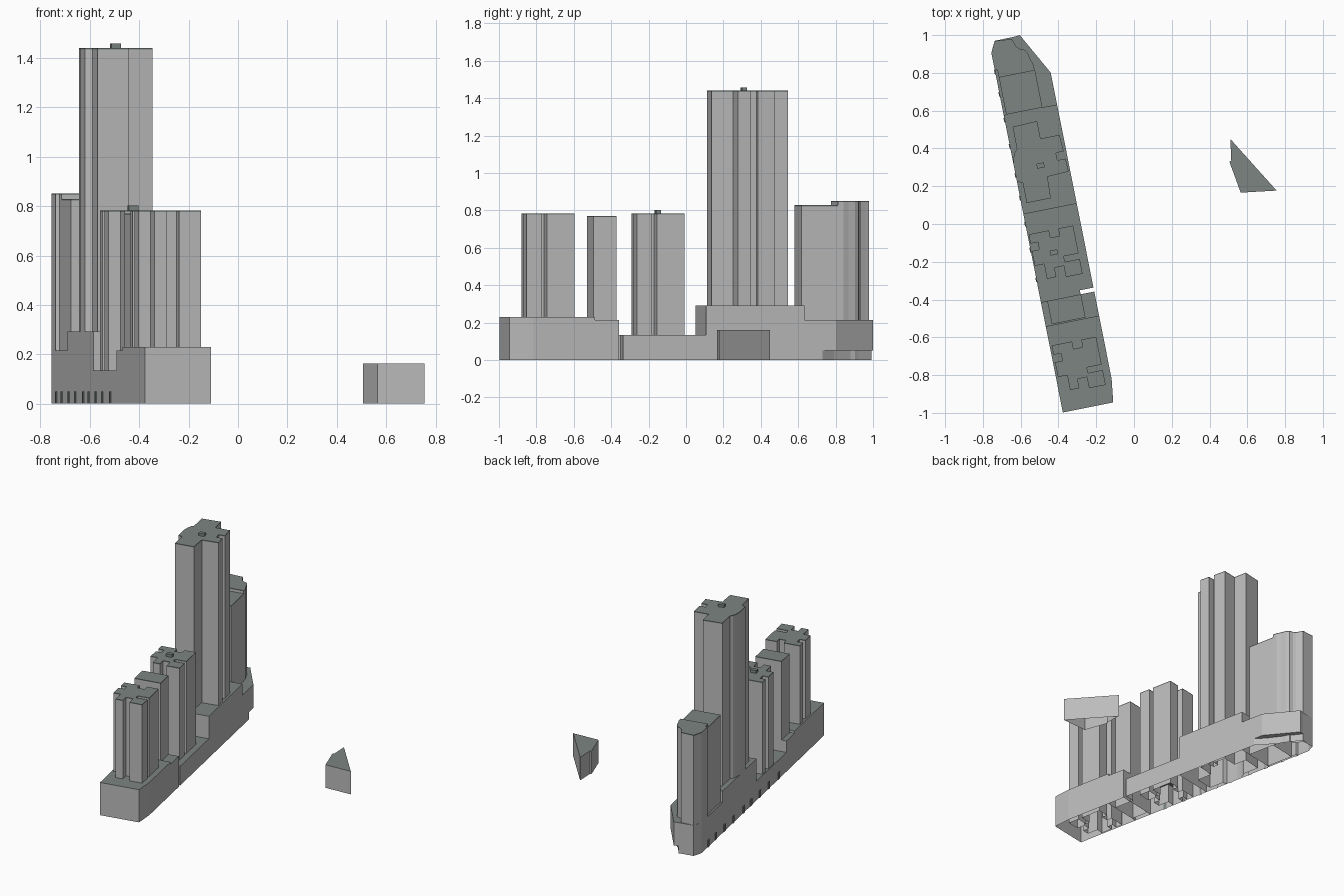
import bpy
import bmesh
from math import atan
from mathutils import Vector

default_cube = bpy.data.objects.get("Cube")
if default_cube:
    bpy.data.objects.remove(default_cube)


def make_material(name, colour):
    mat = bpy.data.materials.new(name)
    mat.use_nodes = True
    mat.diffuse_color = colour
    mat.node_tree.nodes["Principled BSDF"].inputs["Base Color"].default_value = colour
    return mat


WALL = make_material("wall grey", (0.5, 0.5, 0.5, 1))
ROOF = make_material("roof slate", (0.2, 0.235, 0.22, 1))

# The whole street block is laid out in its own frame: across, along
STRIP_ORIGIN = Vector((-0.412, -0.082, 0))
STRIP_ANGLE = atan(0.199)
EDGE = 14.4


def rect(left, front, right, back):
    return [(left, front), (right, front), (right, back), (left, back)]


def shift(points, across, along):
    return [(x + across, y + along) for x, y in points]


def prism(name, outline, top, bottom=0, band=0, wall=WALL, on_strip=True, floor=False):
    """Extrude an outline (in hundredths) into walls with a slate roof and roof-edge band."""
    levels = [bottom, top - band, top] if band else [bottom, top]
    bm = bmesh.new()
    rings = [[bm.verts.new((x / 100, y / 100, z)) for x, y in outline] for z in levels]
    count = len(outline)
    for level, (low, high) in enumerate(zip(rings, rings[1:])):
        for i in range(count):
            j = (i + 1) % count
            face = bm.faces.new((low[i], low[j], high[j], high[i]))
            face.material_index = 1 if level == 1 else 0
    bm.faces.new(rings[-1]).material_index = 1
    if floor:
        bm.faces.new(rings[0][::-1])
    bmesh.ops.recalc_face_normals(bm, faces=bm.faces)
    roof = max(bm.faces, key=lambda f: f.calc_center_median().z)
    if roof.normal.z < 0:
        bmesh.ops.reverse_faces(bm, faces=bm.faces)
    mesh = bpy.data.meshes.new(name)
    bm.to_mesh(mesh)
    bm.free()
    mesh.materials.append(wall)
    mesh.materials.append(ROOF)
    obj = bpy.data.objects.new(name, mesh)
    bpy.context.collection.objects.link(obj)
    if on_strip:
        obj.location = STRIP_ORIGIN
        obj.rotation_euler.z = STRIP_ANGLE
    return obj


# Stepped podium, front to back
prism("podium_front",
      [(-EDGE, -90.5), (12.8, -90.5), (EDGE, -78), (EDGE, -44), (-EDGE, -44)], 0.23)
prism("podium_front_step", rect(-EDGE, -44, EDGE, -31), 0.215)
prism("podium_low",
      [(-EDGE, -31), (7, -31), (7, -28.8), (EDGE, -28.8), (EDGE, 16.5), (-EDGE, 16.5)], 0.135)
prism("podium_high", rect(-EDGE, 16.5, EDGE, 70), 0.293)
prism("podium_back",
      [(-EDGE, 70), (EDGE, 70), (EDGE, 80), (10, 87), (-1, 109.6), (-11.4, 109.5),
       (-EDGE, 103.6)], 0.215)

# Overhanging corner above the recessed ground floor
prism("corner_canopy",
      [(EDGE, 80), (EDGE, 87.2), (2.2, 109.9), (-1, 109.6), (10, 87)],
      0.215, bottom=0.05, floor=True)

# Two matching cross-plan towers with slots between their wings
CROSS_PLAN = [
    (-7, -12), (-2, -12), (-2, -7), (3, -7), (3, -13), (12, -13),
    (12, -5), (4, -5), (4, -2), (12, -2), (12, 13),
    (4, 13), (4, 9), (-1, 9), (-1, 13), (-12, 13),
    (-12, 8), (-8, 8), (-8, 4), (-12, 4), (-12, -4), (-7, -4)]
for name, across, along in (("front_tower", -1.3, -67.6), ("middle_tower", -1.8, -7.5)):
    prism(name, shift(CROSS_PLAN, across, along), 0.783, band=0.006)

# Plain block between them
prism("link_block", rect(-11, -43.5, 7.2, -31), 0.77, band=0.006)

# Tallest tower, with a rounded bay on its outer side
prism("tall_tower", [
    (-11.5, 22), (1.5, 22), (2, 33.5), (13.5, 34), (13.2, 41), (8.8, 41),
    (8.8, 45), (13, 45), (12.6, 54), (2.3, 54), (2.3, 63.5), (-11, 63),
    (-11, 51), (-12.5, 49.5), (-13.6, 47), (-EDGE, 43), (-EDGE, 34), (-11.5, 33)],
    1.44, band=0.006)

# Back tower: straight lower wing and a curved taller end
prism("back_tower_wing", rect(-13, 70, 6.5, 90), 0.828, band=0.006)
prism("back_tower_end", [
    (-13, 90), (6.3, 90), (6.3, 93), (5.3, 96), (4.6, 99.5), (3.3, 101.7),
    (1, 102.6), (-0.6, 104), (-1.6, 106.5), (-2.4, 108.7), (-11.4, 109.4),
    (-EDGE, 103.6), (-EDGE, 94.5), (-13, 94)], 0.85, band=0.006)

# Rooftop plant rooms
for name, across, along, base, top in (
        ("middle_plant_room", -2.6, -6.5, 0.783, 0.803),
        ("tall_plant_room", -0.5, 40, 1.44, 1.458)):
    prism(name, shift(rect(-2, -1.3, 2, 1.3), across, along), top, bottom=base, wall=ROOF)

# Small ground-floor doorways along the outer wall
for i, along in enumerate((-20, -4, 10, 24, 36, 52, 66, 80, 92)):
    prism("doorway_%d" % (i + 1), rect(-EDGE - 0.4, along, -EDGE, along + 2.5), 0.05, wall=ROOF)

# Detached corner building
prism("wedge_building",
      [(51, 45), (51.5, 33.5), (50.5, 33), (56.5, 16.6), (75.5, 17.7)],
      0.162, on_strip=False)
